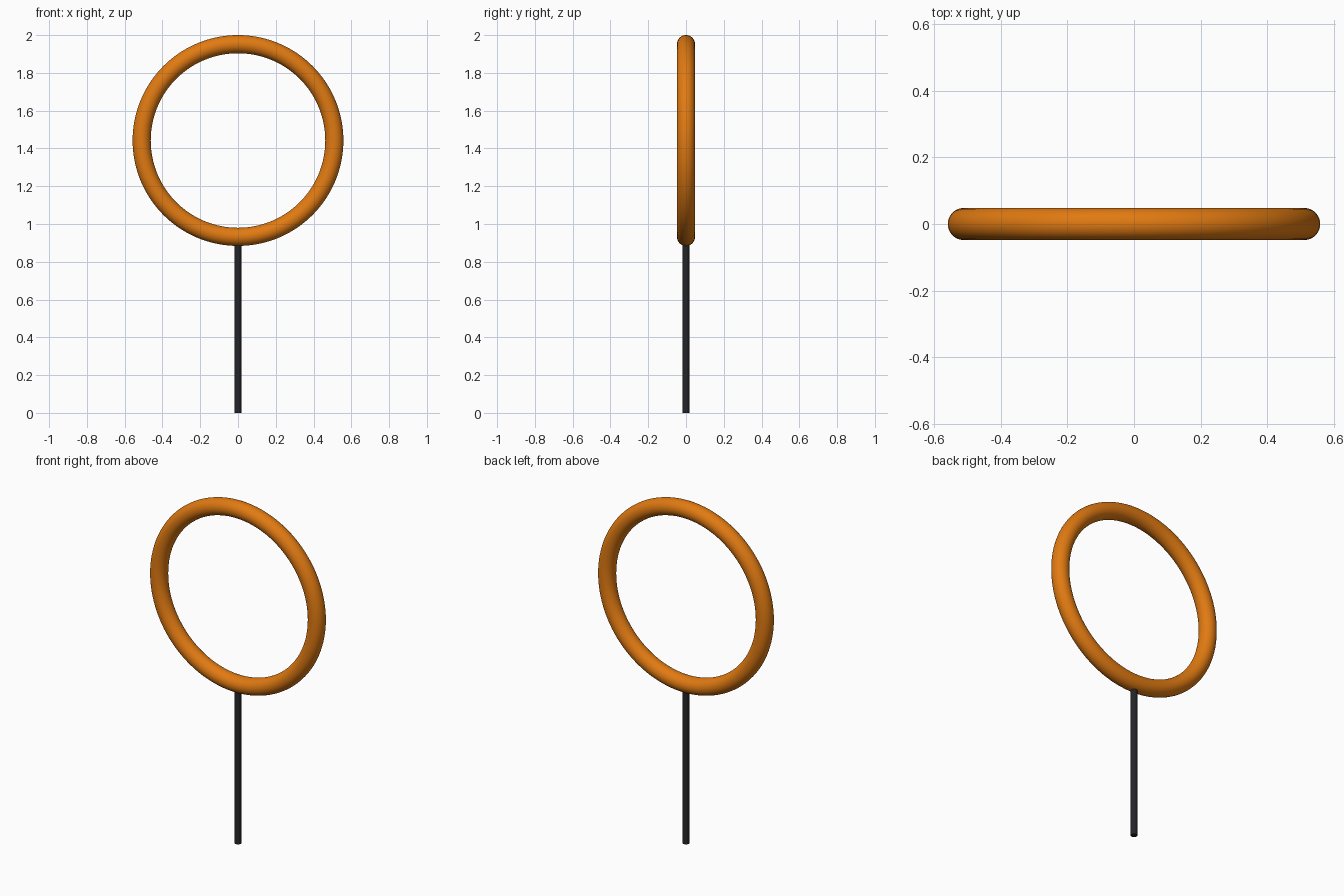
import bpy
import math

if "Cube" in bpy.data.objects:
    bpy.data.objects.remove(bpy.data.objects["Cube"])


def material(name, rgb):
    m = bpy.data.materials.new(name)
    m.diffuse_color = (*rgb, 1.0)
    m.use_nodes = True
    m.node_tree.nodes["Principled BSDF"].inputs["Base Color"].default_value = m.diffuse_color
    return m


def finish(name, mat):
    ob = bpy.context.object
    ob.name = name
    ob.data.materials.append(mat)
    bpy.ops.object.shade_smooth_by_angle(angle=math.radians(40))
    return ob


orange = material("orange", (0.75, 0.195, 0.006))
black = material("black", (0.018, 0.018, 0.020))

TUBE = 0.048
MAJOR = 0.51
CENTRE_Z = 2.0 - MAJOR - TUBE

# Upright hoop facing the front
bpy.ops.mesh.primitive_torus_add(
    major_radius=MAJOR, minor_radius=TUBE, major_segments=128, minor_segments=32,
    location=(0, 0, CENTRE_Z), rotation=(math.pi / 2, 0, 0))
finish("hoop", orange)

# Thin pole, its top end sunk just inside the hoop
POLE_H = CENTRE_Z - MAJOR - TUBE + 0.015
bpy.ops.mesh.primitive_cylinder_add(
    vertices=32, radius=0.018, depth=POLE_H, location=(0, 0, POLE_H / 2))
finish("pole", black)
